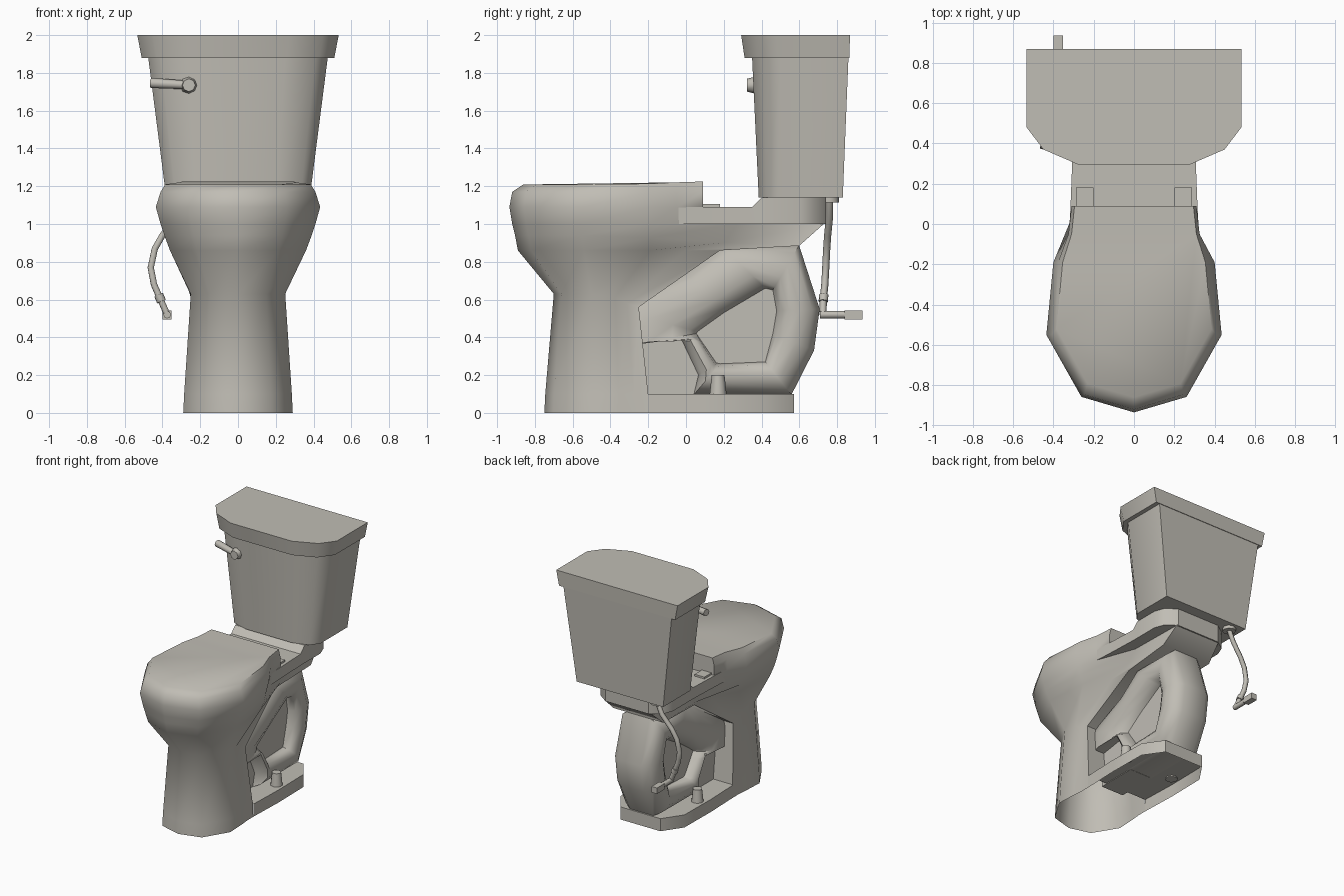
import bpy, bmesh, math
from mathutils import Vector

if "Cube" in bpy.data.objects:
    bpy.data.objects.remove(bpy.data.objects["Cube"])

china = bpy.data.materials.new("warm grey china")
china.diffuse_color = (0.53, 0.51, 0.46, 1)
china.use_nodes = True
china.node_tree.nodes["Principled BSDF"].inputs["Base Color"].default_value = china.diffuse_color


def finish(name, bm, angle=40):
    bmesh.ops.recalc_face_normals(bm, faces=bm.faces)
    me = bpy.data.meshes.new(name)
    bm.to_mesh(me)
    bm.free()
    me.materials.append(china)
    ob = bpy.data.objects.new(name, me)
    bpy.context.collection.objects.link(ob)
    bpy.context.view_layer.objects.active = ob
    for o in bpy.context.selected_objects:
        o.select_set(False)
    ob.select_set(True)
    bpy.ops.object.shade_smooth_by_angle(angle=math.radians(angle))
    return ob


def loft(name, rings, first=True, last=True, angle=40, drop=None):
    """Skin closed rings of equal length, with optional end caps; drop(face) leaves openings."""
    bm = bmesh.new()
    vs = [[bm.verts.new(p) for p in r] for r in rings]
    n = len(vs[0])
    for a, b in zip(vs, vs[1:]):
        for i in range(n):
            j = (i + 1) % n
            bm.faces.new((a[i], a[j], b[j], b[i]))
    if first:
        bm.faces.new(vs[0])
    if last:
        bm.faces.new(vs[-1])
    bmesh.ops.recalc_face_normals(bm, faces=bm.faces)
    if drop:
        bmesh.ops.delete(bm, geom=[f for f in bm.faces if drop(f)], context='FACES')
    return finish(name, bm, angle)


def both(half):
    """Mirror a half outline across x = 0."""
    return half + [(-p[0],) + tuple(p[1:]) for p in reversed(half) if p[0] > 1e-6]


def flat(half, z):
    return both([(x, y, z) for x, y in half])


def rod(name, a, b, r1, r2=None, sides=10):
    """Cylinder or cone between two points."""
    a, b = Vector(a), Vector(b)
    bm = bmesh.new()
    bmesh.ops.create_cone(bm, cap_ends=True, segments=sides, radius1=r1,
                          radius2=r1 if r2 is None else r2, depth=(b - a).length)
    bm.transform((b - a).to_track_quat('Z', 'Y').to_matrix().to_4x4())
    bmesh.ops.translate(bm, verts=bm.verts, vec=(a + b) / 2)
    return finish(name, bm, 50)


def box(name, lo, hi):
    corners = [(lo[0], lo[1]), (hi[0], lo[1]), (hi[0], hi[1]), (lo[0], hi[1])]
    return loft(name, [[(x, y, z) for x, y in corners] for z in (lo[2], hi[2])])


# bowl and pedestal: front height, back height, front y, half width, widest y, back y, back half width
def bowl_ring(z, zb, yf, w, yw, yb, wb):
    ym = -0.19 if yb > 0 else (yw + yb) / 2
    zl = lambda t: z + (zb - z) * t
    return both([(0, yf, z), (0.6 * w, yf + 0.2 * (yw - yf), z), (w, yw, z),
                 (0.92 * w if yb > 0 else (w + wb) / 2, ym, zl(0.25)),
                 (wb * 1.05 if yb > 0 else wb, ym + 0.5 * (yb - ym), zl(0.7)), (wb, yb, zb)])


loft("bowl_and_pedestal", [bowl_ring(*r) for r in (
    (0.00, 0.00, -0.75, 0.29, -0.51, -0.20, 0.275),
    (0.10, 0.10, -0.745, 0.285, -0.51, -0.20, 0.27),
    (0.63, 0.56, -0.70, 0.25, -0.50, -0.25, 0.24),
    (0.86, 0.86, -0.89, 0.36, -0.54, 0.18, 0.20),
    (0.94, 0.885, -0.905, 0.39, -0.55, 0.60, 0.22),
    (1.00, 1.005, -0.92, 0.41, -0.55, 0.735, 0.20),
    (1.09, 1.088, -0.935, 0.435, -0.55, 0.09, 0.31),
    (1.17, 1.17, -0.92, 0.41, -0.55, 0.09, 0.31),
    (1.21, 1.225, -0.86, 0.385, -0.52, 0.09, 0.295))], first=False, angle=50,
    drop=lambda f: f.normal.y > 0.8 and f.calc_center_median().z < 0.1)

# deck behind the seat that carries the tank: y, half width, bottom z, top z
loft("tank_deck", [[(-w, y, a), (w, y, a), (w, y, b), (-w, y, b)] for y, w, a, b in (
    (-0.18, 0.33, 1.0, 1.09), (0.09, 0.315, 1.0, 1.09), (0.35, 0.305, 1.0, 1.09),
    (0.40, 0.305, 1.0, 1.14), (0.60, 0.305, 1.0, 1.14), (0.68, 0.275, 1.0, 1.14),
    (0.74, 0.19, 1.0, 1.14))], angle=35)

# base plate, open underneath and towards the pedestal
plate = [(0.275, -0.2), (0.285, 0.1), (0.28, 0.42), (0.175, 0.572)]
loft("base_plate", [flat(plate, 0), flat(plate, 0.1)], first=False,
     drop=lambda f: f.normal.y < -0.8)

# trapway: rounded loop on both sides around a sunken panel
outer = [(-0.40, 0.56), (0.0, 0.74), (0.18, 0.89), (0.60, 0.89), (0.71, 0.55), (0.68, 0.33),
         (0.56, 0.095), (0.04, 0.095), (0.065, 0.2), (-0.03, 0.40), (-0.40, 0.34)]
inner = [(0.06, 0.43), (0.20, 0.53), (0.42, 0.66), (0.46, 0.65), (0.48, 0.54), (0.46, 0.42),
         (0.42, 0.27), (0.18, 0.26), (0.16, 0.265), (0.085, 0.375), (0.055, 0.42)]


def trap_ring(x, t):
    return [(x, a + (c - a) * t, b + (d - b) * t) for (a, b), (c, d) in zip(outer, inner)]


half = [(0.10, 0.01), (0.155, 0.18), (0.185, 0.45), (0.18, 0.72), (0.15, 0.92), (0.10, 1.0)]
loft("trapway", [trap_ring(-x, t) for x, t in reversed(half)] + [trap_ring(x, t) for x, t in half],
     angle=50)
box("trapway_web", (-0.1, -0.25, 0.095), (0.1, 0.08, 0.45))

# hinge blocks and floor bolt caps
for side, s in (("left", -1), ("right", 1)):
    box(side + "_hinge", (s * 0.245 - 0.043, 0.08, 1.08), (s * 0.245 + 0.043, 0.18, 1.105))
    rod(side + "_bolt_cap", (s * 0.22, 0.17, 0.09), (s * 0.22, 0.17, 0.2), 0.046, 0.034)

# tank and lid
loft("tank", [
    flat([(0.20, 0.385), (0.33, 0.425), (0.38, 0.49), (0.38, 0.83)], 1.14),
    flat([(0.25, 0.35), (0.41, 0.41), (0.475, 0.50), (0.475, 0.86)], 1.88)], angle=50)
loft("tank_lid", [
    flat([(0.26, 0.31), (0.43, 0.38), (0.51, 0.49), (0.51, 0.865)], 1.88),
    flat([(0.27, 0.292), (0.45, 0.37), (0.533, 0.48), (0.533, 0.868)], 2.0)], angle=50)

# flush lever
rod("lever_pivot", (-0.26, 0.322, 1.735), (-0.26, 0.375, 1.735), 0.034, 0.047, sides=8)
rod("lever_arm", (-0.25, 0.345, 1.735), (-0.46, 0.40, 1.747), 0.022, 0.027, sides=8)

# water supply hose
curve = bpy.data.curves.new("hose_path", 'CURVE')
curve.dimensions = '3D'
curve.bevel_depth = 0.019
curve.bevel_resolution = 1
path = [(-0.28, 0.76, 1.13), (-0.32, 0.76, 1.04), (-0.40, 0.75, 0.94), (-0.44, 0.745, 0.87),
        (-0.462, 0.74, 0.77), (-0.445, 0.735, 0.68), (-0.41, 0.727, 0.60), (-0.375, 0.725, 0.52)]
spline = curve.splines.new('POLY')
spline.points.add(len(path) - 1)
for p, co in zip(spline.points, path):
    p.co = (*co, 1)
curve.materials.append(china)
hose = bpy.data.objects.new("supply_hose", curve)
bpy.context.collection.objects.link(hose)

# hose fittings and shut-off valve
rod("tank_nut", (-0.28, 0.76, 1.115), (-0.28, 0.76, 1.145), 0.05, sides=8)
rod("hose_nut", (-0.42, 0.729, 0.625), (-0.405, 0.727, 0.59), 0.025, sides=8)
rod("valve_pipe", (-0.375, 0.71, 0.52), (-0.375, 0.86, 0.52), 0.02, sides=8)
box("valve_handle", (-0.40, 0.84, 0.495), (-0.352, 0.935, 0.542))
